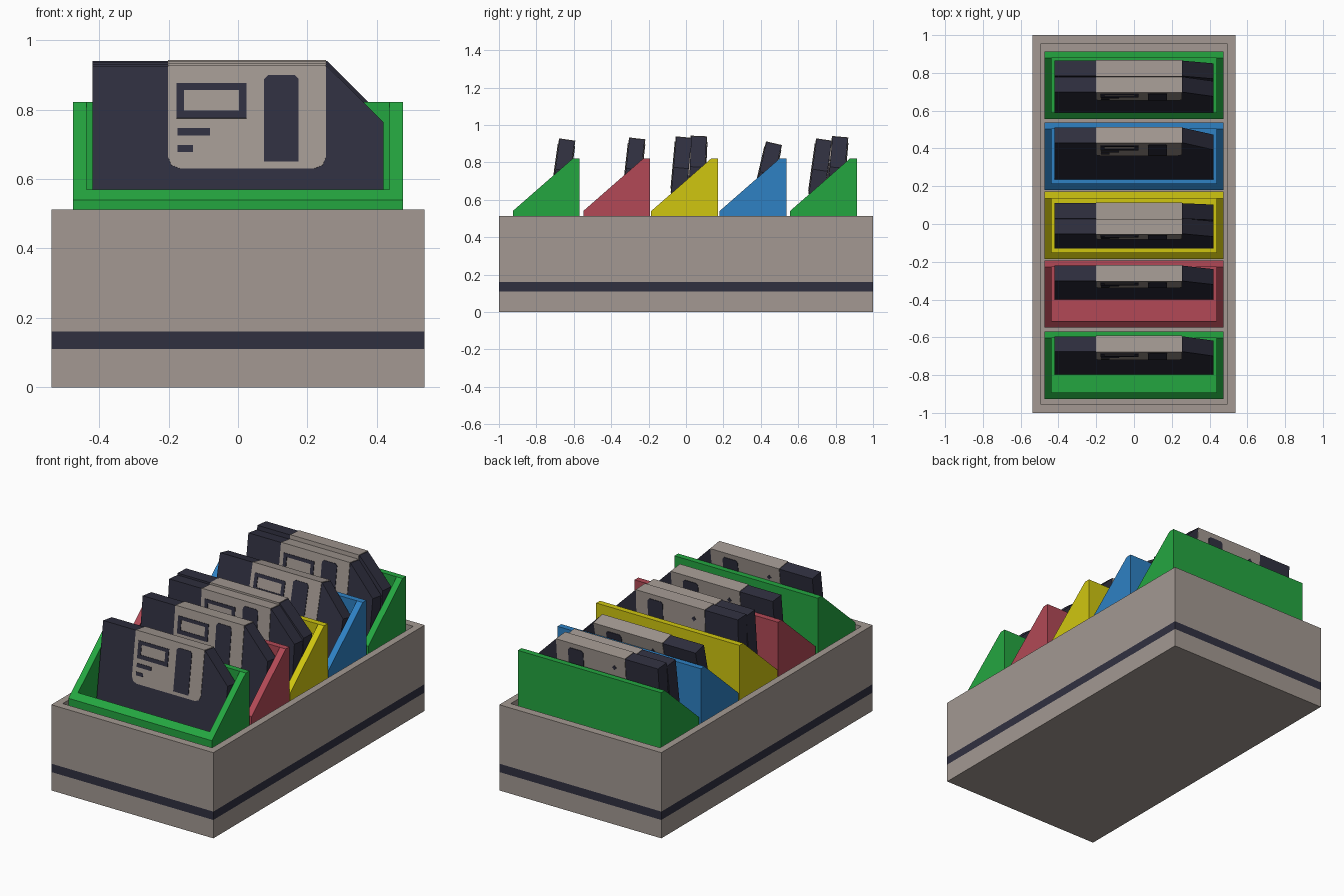
import bpy, bmesh, math
from mathutils import Matrix

if "Cube" in bpy.data.objects:
    bpy.data.objects.remove(bpy.data.objects["Cube"])


def mat(name, rgb):
    m = bpy.data.materials.new(name)
    lin = [((c / 255 + 0.055) / 1.055) ** 2.4 if c > 10 else c / 255 / 12.92 for c in rgb]
    m.diffuse_color = (*lin, 1)
    m.use_nodes = True
    m.node_tree.nodes["Principled BSDF"].inputs["Base Color"].default_value = m.diffuse_color
    return m


TAN = mat("warm grey", (163, 153, 146))
NAVY = mat("dark navy", (48, 48, 64))
GREEN = mat("green", (36, 166, 64))
RED = mat("red", (178, 73, 86))
YELLOW = mat("yellow", (208, 198, 16))
BLUE = mat("blue", (46, 129, 196))


def prism(bm, pts, a, b, axis="y", mi=0):
    """Extrude a 2D outline from a to b; outline is (x,z) for axis y, (y,z) for axis x."""
    def at(p, d):
        return (p[0], d, p[1]) if axis == "y" else (d, p[0], p[1])
    v0 = [bm.verts.new(at(p, a)) for p in pts]
    v1 = [bm.verts.new(at(p, b)) for p in pts]
    faces = [bm.faces.new(v0), bm.faces.new(v1[::-1])]
    n = len(pts)
    for i in range(n):
        j = (i + 1) % n
        faces.append(bm.faces.new((v0[j], v0[i], v1[i], v1[j])))
    for f in faces:
        f.material_index = mi


def rect(x0, z0, x1, z1):
    return [(x0, z0), (x1, z0), (x1, z1), (x0, z1)]


def finish(bm, name, mats, matrix=None):
    bmesh.ops.recalc_face_normals(bm, faces=bm.faces[:])
    me = bpy.data.meshes.new(name)
    bm.to_mesh(me)
    bm.free()
    for m in mats:
        me.materials.append(m)
    ob = bpy.data.objects.new(name, me)
    bpy.context.collection.objects.link(ob)
    if matrix:
        ob.matrix_world = matrix
    return ob


# Outer tray: stacked rings, with the stripe as its own band of faces
bm = bmesh.new()
W, L, TOP = 0.537, 1.0, 0.513
levels = [(W, L, 0), (W, L, 0.11), (W, L, 0.16), (W, L, TOP),
          (W - 0.042, L - 0.048, TOP), (W - 0.042, L - 0.048, 0.04)]
rings = [[bm.verts.new((sx * x, sy * y, z)) for sx, sy in ((-1, -1), (1, -1), (1, 1), (-1, 1))]
         for x, y, z in levels]
for k in range(len(rings) - 1):
    for i in range(4):
        j = (i + 1) % 4
        f = bm.faces.new((rings[k][i], rings[k][j], rings[k + 1][j], rings[k + 1][i]))
        f.material_index = 1 if k == 1 else 0
bm.faces.new(rings[0][::-1])
bm.faces.new(rings[-1])
finish(bm, "tray", [TAN, NAVY])


# Open bins with sloping sides
def bin_box(name, y, m):
    bm = bmesh.new()
    z0, d, t, tx, w = 0.041, 0.357, 0.035, 0.039, 0.475
    lip = 0.54 + 0.28 * t / (d - t)
    side = [(y, z0), (y + d, z0), (y + d, 0.822), (y + d - t, 0.822), (y, 0.54)]
    for s in (-1, 1):
        prism(bm, side, s * w, s * (w - tx), "x")
    front = [(y, z0), (y + t, z0), (y + t, lip), (y, 0.54)]
    wi = w - tx
    prism(bm, front, -wi, wi, "x")
    prism(bm, rect(y + d - t, z0, y + d, 0.822), -wi, wi, "x")
    prism(bm, rect(y + t, z0, y + d - t, z0 + 0.02), -wi, wi, "x")
    finish(bm, name, [m])


for i, (y, m) in enumerate([(-0.926, GREEN), (-0.549, RED), (-0.186, YELLOW),
                            (0.180, BLUE), (0.556, GREEN)]):
    bin_box(f"bin_{i + 1}", y, m)


# Disks: local origin is the top front edge, so z runs downwards
def disk(name, y, z, tilt):
    bm = bmesh.new()
    T, H, e = 0.082, 0.86, 0.003
    prism(bm, [(-0.42, -H), (0.42, -H), (0.42, -0.163), (0.257, 0), (-0.42, 0)], 0, T)
    # metal shutter wrapped over the top edge, rounded lower corners
    r, low = 0.035, -0.298
    out = [(-0.202, e), (-0.202, low + r)]
    out += [(-0.202 + r - r * math.cos(a), low + r - r * math.sin(a)) for a in (math.pi / 4, math.pi / 2)]
    out += [(0.254 - r + r * math.sin(a), low + r - r * math.cos(a)) for a in (0, math.pi / 4)]
    out += [(0.254, low + r), (0.254, e)]
    prism(bm, out, -e, T + e, mi=1)
    # read window on both faces
    x0, x1, za, zb, c = 0.075, 0.175, -0.278, -0.026, 0.012
    win = [(x0, za), (x1, za), (x1, zb - c), (x1 - c, zb), (x0 + c, zb), (x0, zb - c)]
    prism(bm, win, -2 * e, T + 2 * e)
    # printed frame and dashes on the front
    for x0, z0, x1, z1 in [(-0.177, -0.152, 0.025, -0.129), (-0.177, -0.070, 0.025, -0.050),
                           (-0.177, -0.129, -0.155, -0.070), (0.003, -0.129, 0.025, -0.070),
                           (-0.175, -0.202, -0.080, -0.180), (-0.175, -0.250, -0.130, -0.230)]:
        prism(bm, rect(x0, z0, x1, z1), -2 * e, -e / 2)
    # small mark on the back
    prism(bm, [(-0.13, -0.085), (-0.116, -0.07), (-0.13, -0.055), (-0.144, -0.07)], T + e / 2, T + 2 * e)
    finish(bm, name, [NAVY, TAN],
           Matrix.Translation((0, y, z)) @ Matrix.Rotation(-math.radians(tilt), 4, "X"))


for i, p in enumerate([(-0.676, 0.925, 8), (-0.302, 0.930, 6.5), (-0.052, 0.936, 5.2),
                       (0.028, 0.940, 2.5), (0.430, 0.909, 13), (0.698, 0.925, 8),
                       (0.783, 0.938, 5)]):
    disk(f"disk_{i + 1}", *p)
